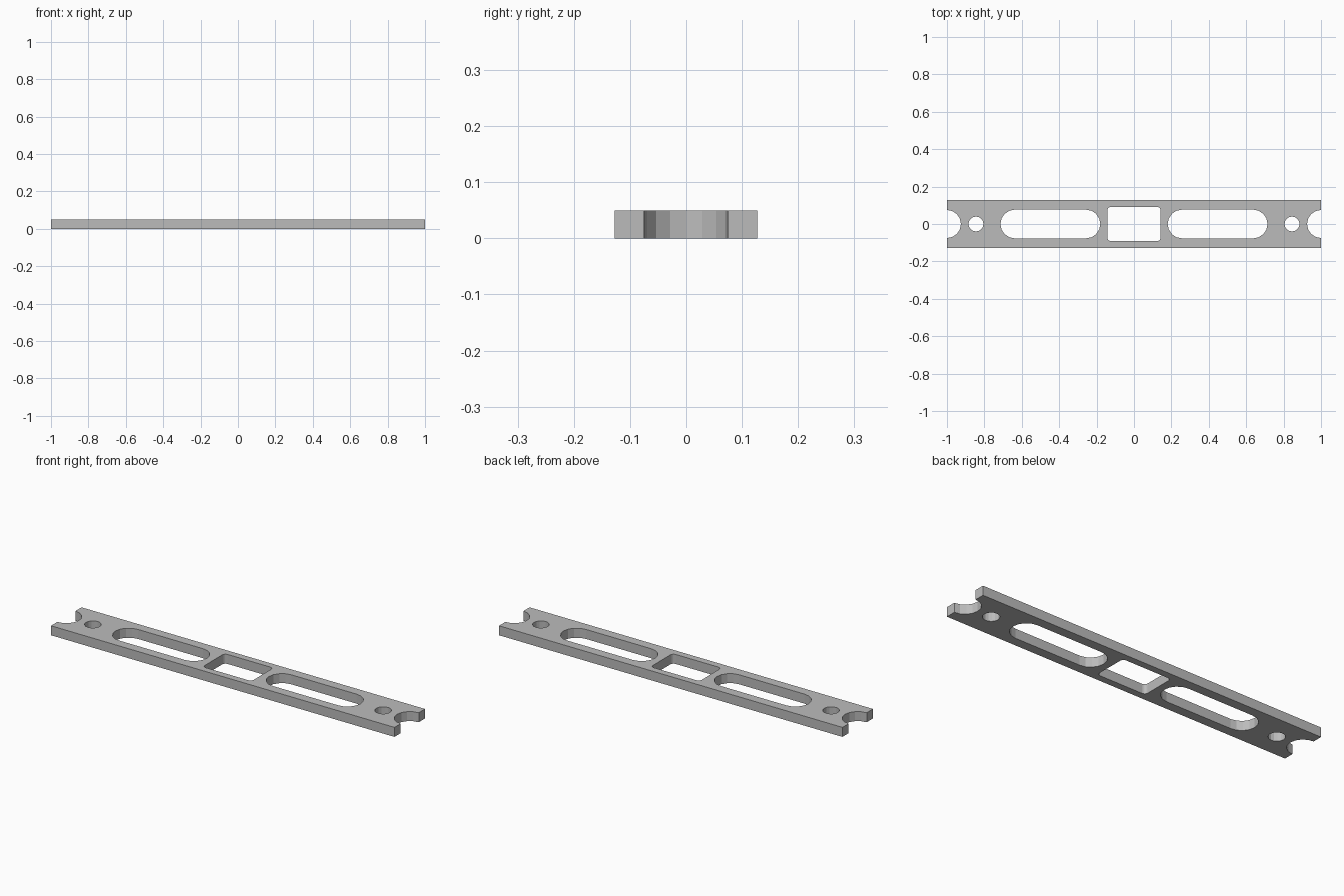
import bpy
from math import pi, cos, sin

cube = bpy.data.objects.get("Cube")
if cube:
    bpy.data.objects.remove(cube, do_unlink=True)

HALF_X, HALF_Y, THICK = 1.0, 0.127, 0.05
STEP = pi / 8  # every round is cut in sixteenths


def arc(cx, cy, r, start, steps):
    return [(cx + r * cos(start + i * STEP), cy + r * sin(start + i * STEP))
            for i in range(steps + 1)]


def rounded_box(cx, half_x, half_y, r):
    """Closed outline with quarter-round corners."""
    pts = []
    for i, (sx, sy) in enumerate([(1, 1), (-1, 1), (-1, -1), (1, -1)]):
        pts += arc(cx + sx * (half_x - r), sy * (half_y - r), r, i * pi / 2, 4)
    return pts


def add_outline(curve, pts):
    # drop repeated neighbours where two arcs meet
    clean = [p for i, p in enumerate(pts)
             if abs(p[0] - pts[i - 1][0]) + abs(p[1] - pts[i - 1][1]) > 1e-5]
    spline = curve.splines.new("POLY")
    spline.points.add(len(clean) - 1)
    for point, (x, y) in zip(spline.points, clean):
        point.co = (x, y, 0, 1)
    spline.use_cyclic_u = True


curve = bpy.data.curves.new("slotted_bar", "CURVE")
curve.dimensions = "2D"
curve.fill_mode = "BOTH"
curve.extrude = THICK / 2

# Bar outline with a half-round notch in each end
right_end = [(HALF_X, -HALF_Y)] + arc(HALF_X, 0, 0.075, -pi / 2, 0)
right_end += arc(HALF_X, 0, 0.075, 3 * pi / 2, 0)[1:]
right_end += [(2 * HALF_X - x, y) for x, y in arc(HALF_X, 0, 0.075, -pi / 2, 8)[1:]]
right_end.append((HALF_X, HALF_Y))
add_outline(curve, right_end + [(-x, -y) for x, y in right_end])

# Centre window, then a long slot and a bolt hole on each side
add_outline(curve, rounded_box(0, 0.142, 0.091, 0.018))
for side in (-1, 1):
    add_outline(curve, rounded_box(side * 0.447, 0.267, 0.077, 0.077))
    add_outline(curve, rounded_box(side * 0.845, 0.04, 0.04, 0.04))

# Turn the filled outline into a mesh resting on the ground
bar = bpy.data.objects.new("slotted_bar", curve)
bpy.context.collection.objects.link(bar)
bar.location.z = THICK / 2
bpy.ops.object.select_all(action="DESELECT")
bar.select_set(True)
bpy.context.view_layer.objects.active = bar
bpy.ops.object.convert(target="MESH")
bar = bpy.context.object
bpy.ops.object.shade_flat()

# Plain grey finish
grey = bpy.data.materials.new("plain_grey")
grey.use_nodes = True
colour = (0.5, 0.5, 0.5, 1)
grey.diffuse_color = colour
grey.node_tree.nodes["Principled BSDF"].inputs["Base Color"].default_value = colour
bar.data.materials.clear()
bar.data.materials.append(grey)
